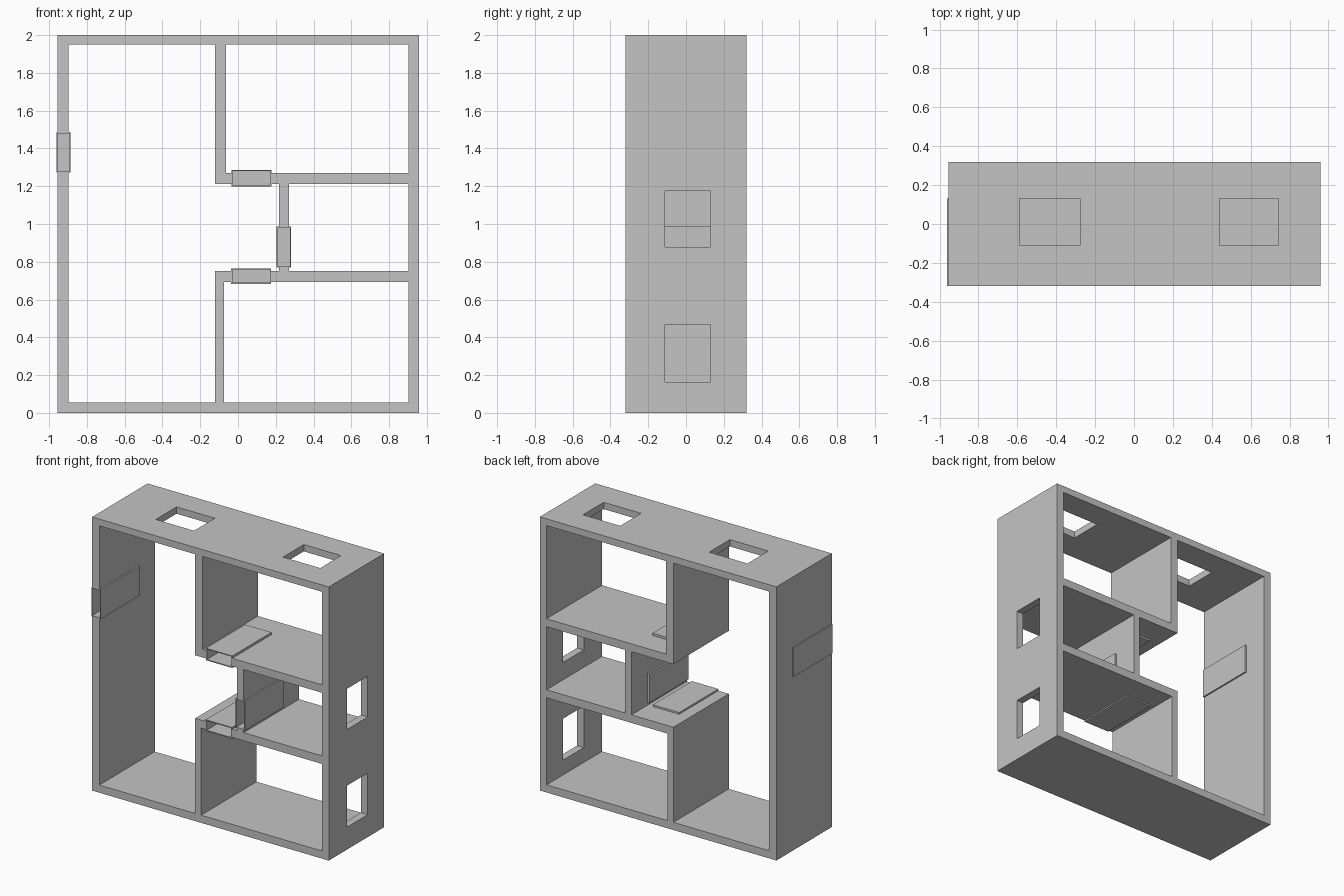
import bpy

old = bpy.data.objects.get("Cube")
if old:
    bpy.data.objects.remove(old, do_unlink=True)

DEPTH = 0.32          # half depth of the walls
DOOR_TOP = 0.132      # how far doors reach from the front edge
SHELL = 0.007         # thickness of the door casings

grey = bpy.data.materials.new("plain grey")
grey.use_nodes = True
grey.diffuse_color = (0.55, 0.55, 0.55, 1)
grey.node_tree.nodes["Principled BSDF"].inputs["Base Color"].default_value = (0.55, 0.55, 0.55, 1)


def box(name, x, y, z):
    """Box spanning the given (low, high) ranges."""
    corners = [(a, b, c) for a in x for b in y for c in z]
    faces = [(0, 1, 3, 2), (4, 6, 7, 5), (0, 4, 5, 1),
             (2, 3, 7, 6), (0, 2, 6, 4), (1, 5, 7, 3)]
    mesh = bpy.data.meshes.new(name)
    mesh.from_pydata(corners, [], faces)
    mesh.materials.append(grey)
    obj = bpy.data.objects.new(name, mesh)
    bpy.context.collection.objects.link(obj)
    return obj


def cut(target, x, y, z):
    """Subtract a box from the target and discard the cutter."""
    cutter = box("cutter", x, y, z)
    cutter.hide_render = True
    mod = target.modifiers.new("opening", 'BOOLEAN')
    mod.operation = 'DIFFERENCE'
    mod.solver = 'EXACT'
    mod.object = cutter
    bpy.context.view_layer.objects.active = target
    bpy.ops.object.modifier_apply(modifier=mod.name)
    bpy.data.objects.remove(cutter, do_unlink=True)


# Walls: a solid block with the rooms hollowed right through
walls = box("walls", (-0.955, 0.958), (-DEPTH, DEPTH), (0, 2))
through = (-0.5, 0.5)
rooms = [
    ((-0.897, -0.122), (0.056, 1.95)),   # long hall
    ((-0.2, 0.217), (0.751, 1.212)),     # niche off the hall
    ((-0.063, 0.903), (1.27, 1.95)),     # upper room
    ((0.27, 0.903), (0.751, 1.212)),     # middle room
    ((-0.074, 0.903), (0.056, 0.692)),   # lower room
]
for x, z in rooms:
    cut(walls, x, through, z)

# Windows in the top wall and the left wall
sill = (-0.11, 0.13)
for x in [(-0.588, -0.278), (0.441, 0.742)]:
    cut(walls, x, sill, (1.9, 2.1))
for z in [(0.164, 0.467), (0.878, 1.175)]:
    cut(walls, (0.85, 1.05), sill, z)

# Doors: thin hollow casings, open at the front, set into the walls
doors = {
    "hall_door": ((-0.962, -0.886), (1.272, 1.486)),
    "upper_door": ((-0.035, 0.178), (1.199, 1.287)),
    "middle_door": ((0.204, 0.281), (0.769, 0.986)),
    "lower_door": ((-0.037, 0.176), (0.682, 0.764)),
}
for name, (x, z) in doors.items():
    cut(walls, x, (-0.5, DOOR_TOP), z)
    door = box(name, x, (-DEPTH, DOOR_TOP), z)
    cut(door, (x[0] + SHELL, x[1] - SHELL), (-0.5, DOOR_TOP - SHELL),
        (z[0] + SHELL, z[1] - SHELL))
